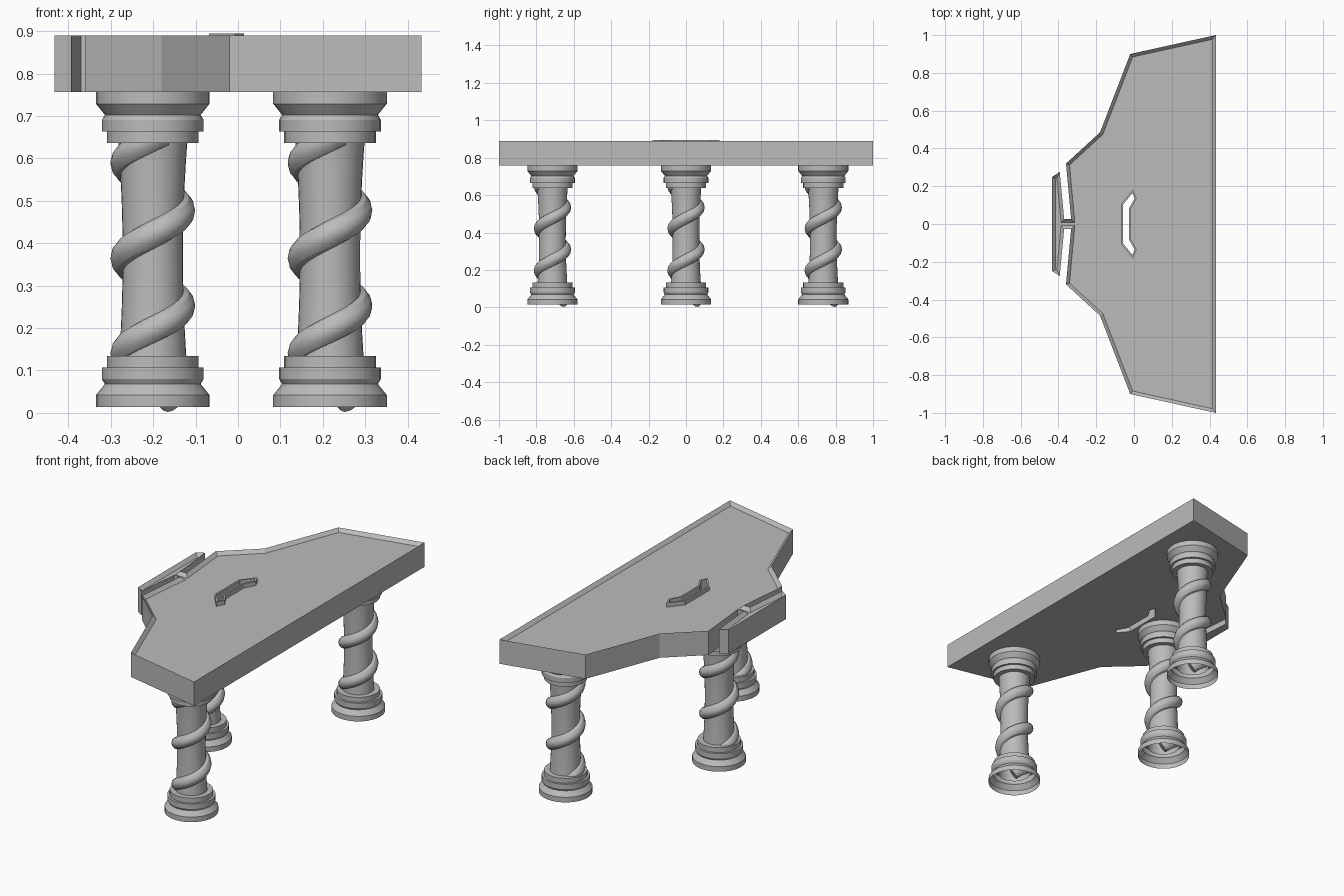
import bpy, bmesh, math
from mathutils import Vector

if "Cube" in bpy.data.objects:
    bpy.data.objects.remove(bpy.data.objects["Cube"])

stone = bpy.data.materials.new("grey stone")
stone.use_nodes = True
stone.diffuse_color = (0.5, 0.5, 0.5, 1)
stone.node_tree.nodes["Principled BSDF"].inputs["Base Color"].default_value = (0.5, 0.5, 0.5, 1)

RIM_Z, FLOOR_Z, UNDER_Z = 0.89, 0.872, 0.757


def make_object(name, bm):
    mesh = bpy.data.meshes.new(name)
    bmesh.ops.recalc_face_normals(bm, faces=bm.faces)
    bm.to_mesh(mesh)
    bm.free()
    mesh.materials.append(stone)
    ob = bpy.data.objects.new(name, mesh)
    bpy.context.collection.objects.link(ob)
    return ob


def prism(name, outline, z0, z1, shrink=0, rim=0, depth=0):
    """Extruded outline, optionally shrunk first or given a raised rim on top."""
    bm = bmesh.new()
    face = bm.faces.new([bm.verts.new((x, y, z0)) for x, y in outline])
    face.normal_update()
    if shrink:
        bmesh.ops.inset_individual(bm, faces=[face], thickness=shrink, use_even_offset=True)
        bmesh.ops.delete(bm, geom=[f for f in bm.faces if f != face], context='FACES')
    top = bmesh.ops.extrude_face_region(bm, geom=[face], use_keep_orig=True)["geom"]
    bmesh.ops.translate(bm, verts=[v for v in top if isinstance(v, bmesh.types.BMVert)],
                        vec=(0, 0, z1 - z0))
    bmesh.ops.recalc_face_normals(bm, faces=bm.faces)
    if rim:
        lid = max(bm.faces, key=lambda f: f.calc_center_median().z)
        bmesh.ops.inset_individual(bm, faces=[lid], thickness=rim, use_even_offset=True)
        bmesh.ops.translate(bm, verts=lid.verts, vec=(0, 0, -depth))
    return make_object(name, bm)


def cut(ob, cutter):
    mod = ob.modifiers.new("opening", 'BOOLEAN')
    mod.operation = 'DIFFERENCE'
    mod.solver = 'EXACT'
    mod.object = cutter
    bpy.context.view_layer.objects.active = ob
    bpy.ops.object.modifier_apply(modifier=mod.name)


def mirrored(half):
    return half + [(x, -y) for x, y in reversed(half)]


# Table top with a raised rim and two slots at the narrow edge
half_top = [(0.433, 1), (-0.02, 0.9), (-0.18, 0.485), (-0.36, 0.32),
            (-0.333, 0.027), (-0.37, 0.027), (-0.393, 0.275), (-0.433, 0.25)]
table_top = prism("table_top", mirrored(half_top), UNDER_Z, RIM_Z, rim=0.018, depth=RIM_Z - FLOOR_Z)

# Bracket-shaped opening with a raised lip
half_slot = [(-0.018, 0.08), (0.014, 0.135), (-0.007, 0.18), (-0.068, 0.105)]
slot = mirrored(half_slot)
lip = prism("slot_lip", slot, FLOOR_Z, 0.895)
cutter = prism("slot_cutter", slot, 0.6, 1.0, shrink=0.009)
for part in (table_top, lip):
    cut(part, cutter)
bpy.data.objects.remove(cutter)


def lathe(name, profile, at, sides=32):
    bm = bmesh.new()
    verts = [bm.verts.new((r, 0, z)) for r, z in profile]
    edges = [bm.edges.new(pair) for pair in zip(verts, verts[1:])]
    bmesh.ops.spin(bm, geom=verts + edges, cent=(0, 0, 0), axis=(0, 0, 1),
                   angle=math.tau, steps=sides, use_merge=True)
    bmesh.ops.remove_doubles(bm, verts=bm.verts, dist=1e-5)
    ob = make_object(name, bm)
    ob.location = at
    return ob


def vine(name, at, sides=12, steps=84):
    """Tube that winds up the shaft, counterclockwise."""
    first, last, radius, thick, pitch = -1.375, 1.3, 0.068, 0.032, 0.225

    def point(t):
        angle = math.pi + math.tau * t
        drop = 0.085 * max(0, -1.05 - t)
        return Vector((radius * math.cos(angle), radius * math.sin(angle), 0.365 + pitch * t - drop))

    bm = bmesh.new()
    rings = []
    for i in range(steps + 1):
        t = first + (last - first) * i / steps
        centre = point(t)
        along = (point(t + 0.01) - point(t - 0.01)).normalized()
        out = Vector((centre.x, centre.y, 0)).normalized()
        up = along.cross(out)
        angles = [math.tau * k / sides for k in range(sides)]
        rings.append([bm.verts.new(centre + thick * (out * math.cos(a) + up * math.sin(a)))
                      for a in angles])
    for low, high in zip(rings, rings[1:]):
        for k in range(sides):
            n = (k + 1) % sides
            bm.faces.new((low[k], low[n], high[n], high[k]))
    bm.faces.new(rings[0])
    bm.faces.new(rings[-1])
    ob = make_object(name, bm)
    ob.location = at
    return ob


# Base is hollow underneath, the capital is its mirror image
base_profile = [(0.134, 0.014), (0.134, 0.042), (0.113, 0.068), (0.12, 0.08),
                (0.12, 0.107), (0.108, 0.107), (0.108, 0.134), (0.06, 0.134)]
capital_profile = [(r, 0.771 - z) for r, z in base_profile]
shaft_profile = [(0.071 + 0.013 * ((k - 5) / 5) ** 2, 0.07 + 0.06 * k) for k in range(11)]

# Three columns
smooth = []
columns = {"front": (0.217, -0.714, 0), "middle": (-0.201, 0, 0), "back": (0.217, 0.734, 0)}
for side, at in columns.items():
    smooth += [lathe(side + "_column_base", base_profile, at),
               lathe(side + "_column_shaft", shaft_profile, at),
               lathe(side + "_column_capital", capital_profile, at),
               vine(side + "_column_vine", at)]

bpy.ops.object.select_all(action='DESELECT')
for ob in smooth:
    ob.select_set(True)
bpy.context.view_layer.objects.active = smooth[0]
bpy.ops.object.shade_smooth_by_angle(angle=math.radians(30))
